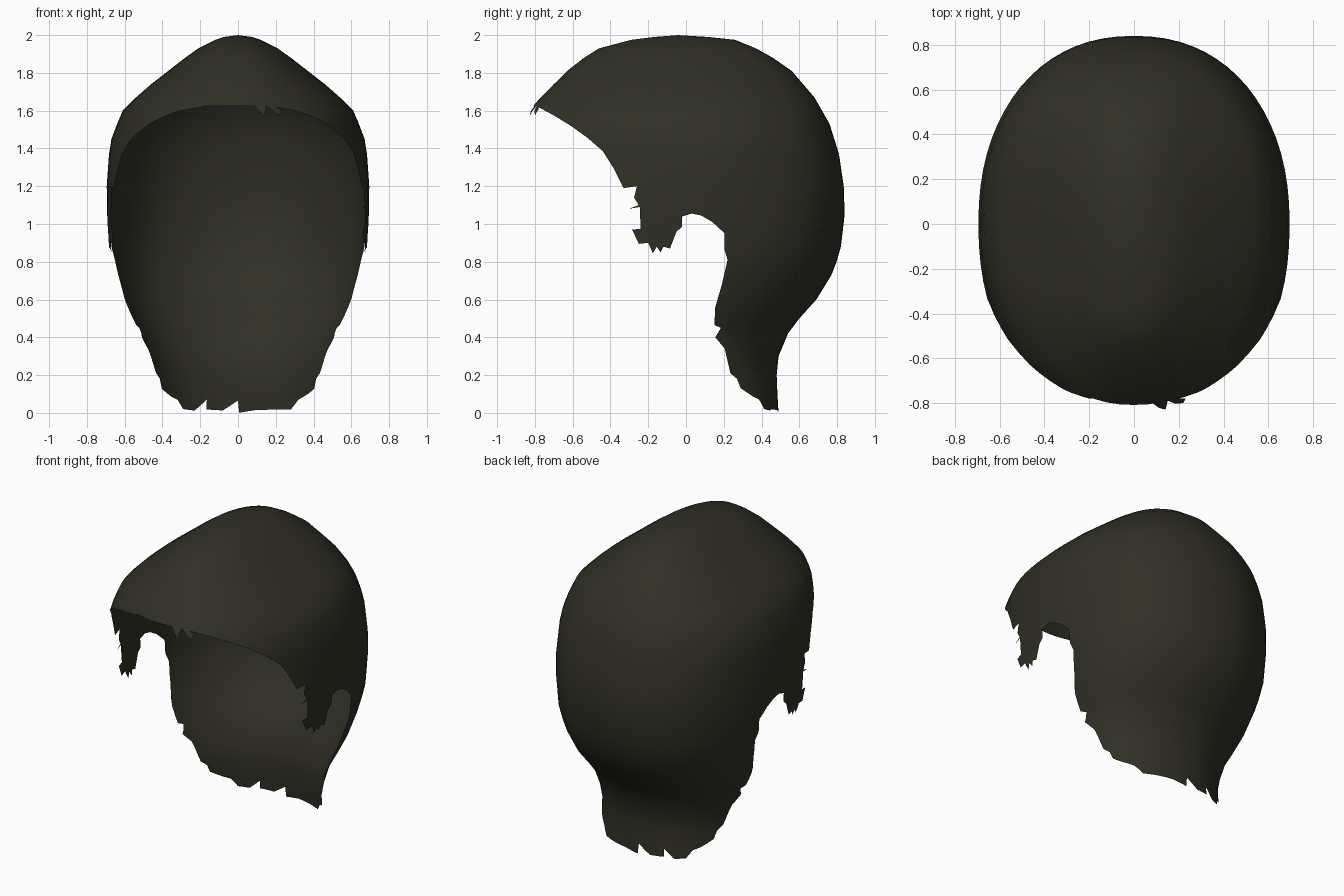
import bpy, bmesh, math
from mathutils import Vector
from mathutils.geometry import intersect_point_line

if "Cube" in bpy.data.objects:
    bpy.data.objects.remove(bpy.data.objects["Cube"])

# Horizontal sections of the hair: height, half width, front depth, back depth
SECTIONS = [
    (1.99, .075, .17, .12), (1.975, .12, .29, .26), (1.93, .21, .46, .37),
    (1.88, .28, .54, .46), (1.81, .37, .63, .56), (1.74, .46, .70, .62),
    (1.67, .54, .77, .68), (1.60, .61, .83, .72), (1.53, .64, .86, .76),
    (1.45, .67, .87, .785), (1.37, .683, .87, .81), (1.20, .695, .87, .835),
    (1.05, .693, .87, .84), (.88, .685, .87, .82), (.80, .668, .85, .797),
    (.73, .65, .83, .77), (.60, .612, .8, .69), (.50, .57, .8, .60),
    (.42, .53, .8, .54), (.30, .50, .8, .49), (.20, .48, .8, .48),
    (.10, .485, .8, .484), (0, .50, .8, .49)]
SEGMENTS = 72
POWER = 2.2

# Opening seen from the side (y, z): face edge, sideburn, ear notch, nape edge
SIDE_OPENING = [
    (-.78, -.3), (-.78, 1.618), (-.70, 1.575), (-.61, 1.52), (-.52, 1.455),
    (-.44, 1.385), (-.38, 1.29), (-.33, 1.19), (-.26, 1.20), (-.275, 1.14),
    (-.25, 1.10), (-.305, 1.08), (-.245, 1.09), (-.24, .975), (-.285, .97),
    (-.25, .895), (-.20, .90), (-.175, .845), (-.155, .88), (-.135, .85),
    (-.12, .88), (-.085, .87), (-.05, .96), (-.02, .985), (-.02, 1.04),
    (.03, 1.055), (.08, 1.045), (.14, 1.01), (.205, .95), (.205, .86),
    (.22, .81), (.19, .68), (.155, .56), (.15, .465), (.185, .45),
    (.155, .40), (.205, .34), (.235, .21), (.27, .18), (.29, .13),
    (.38, .07), (.41, .02), (.45, -.3)]
# Fringe edge and nape edge seen from the front (x, z)
FRINGE = [(-.6, 1.), (-.6, 1.624), (.085, 1.626), (.14, 1.57), (.15, 1.625),
          (.22, 1.575), (.235, 1.624), (.6, 1.624), (.6, 1.)]
NAPE = [(-.5, -.1), (-.43, .125), (-.32, .07), (-.29, .02), (-.23, .012),
        (-.165, .07), (-.168, .018), (-.08, .013), (0, .065), (.006, .001),
        (.1, .016), (.28, .018), (.32, .07), (.42, .13), (.5, -.1)]


def spow(v):
    return math.copysign(abs(v) ** (2 / POWER), v)


def inside(p, poly):
    hit = False
    for (ax, az), (bx, bz) in zip(poly, poly[1:] + poly[:1]):
        if (az > p[1]) != (bz > p[1]):
            if p[0] < ax + (p[1] - az) * (bx - ax) / (bz - az):
                hit = not hit
    return hit


def cut_opening(bm, poly, axis, where):
    """Cut the sheet along the outline, then drop the faces inside it."""
    for a, b in zip(poly, poly[1:] + poly[:1]):
        lo = [min(a[i], b[i]) - .002 for i in (0, 1)]
        hi = [max(a[i], b[i]) + .002 for i in (0, 1)]
        faces = []
        for f in bm.faces:
            us = [v.co[axis] for v in f.verts]
            zs = [v.co.z for v in f.verts]
            if (max(us) >= lo[0] and min(us) <= hi[0] and max(zs) >= lo[1]
                    and min(zs) <= hi[1] and where(f.calc_center_median())):
                faces.append(f)
        if not faces:
            continue
        co, no = Vector((0, 0, a[1])), Vector((0, 0, b[0] - a[0]))
        co[axis], no[axis] = a[0], -(b[1] - a[1])
        geom = set(faces)
        for f in faces:
            geom.update(f.edges)
            geom.update(f.verts)
        bmesh.ops.bisect_plane(bm, geom=list(geom), dist=1e-5,
                               plane_co=co, plane_no=no.normalized())
    drop = []
    for f in bm.faces:
        c = f.calc_center_median()
        if where(c) and inside((c[axis], c.z), poly):
            drop.append(f)
    bmesh.ops.delete(bm, geom=drop, context='FACES')


# Hair cap: rings lofted down from the crown
bm = bmesh.new()
crown = bm.verts.new((0, -.04, 2))
rings = []
for z, w, front, back in SECTIONS:
    ring = []
    for i in range(SEGMENTS):
        t = 2 * math.pi * i / SEGMENTS
        y = spow(math.sin(t))
        ring.append(bm.verts.new((w * spow(math.cos(t)), y * (back if y > 0 else front), z)))
    rings.append(ring)
for i in range(SEGMENTS):
    j = (i + 1) % SEGMENTS
    bm.faces.new((crown, rings[0][i], rings[0][j]))
    for up, low in zip(rings, rings[1:]):
        bm.faces.new((up[i], low[i], low[j], up[j]))

# Face opening, fringe tufts and ragged nape
cut_opening(bm, SIDE_OPENING, 1, lambda c: True)
bmesh.ops.bisect_plane(bm, geom=bm.verts[:] + bm.edges[:] + bm.faces[:], dist=1e-5,
                       plane_co=(0, -.78, 0), plane_no=(0, 1, 0))
bmesh.ops.delete(bm, geom=[f for f in bm.faces if f.calc_center_median().y < -.78
                           and f.calc_center_median().z < 1.3], context='FACES')
cut_opening(bm, FRINGE, 0, lambda c: c.y < -.78)
cut_opening(bm, NAPE, 0, lambda c: c.y > .2 and c.z < .3)
bmesh.ops.delete(bm, geom=[v for v in bm.verts if not v.link_faces], context='VERTS')
bmesh.ops.recalc_face_normals(bm, faces=bm.faces[:])
if max(bm.faces, key=lambda f: f.calc_center_median().z).normal.z < 0:
    bmesh.ops.reverse_faces(bm, faces=bm.faces[:])

mesh = bpy.data.meshes.new("hair")
bm.to_mesh(mesh)
bm.free()
hair = bpy.data.objects.new("hair", mesh)
bpy.context.collection.objects.link(hair)
mat = bpy.data.materials.new("dark olive brown")
mat.diffuse_color = (.030, .029, .019, 1)
mat.use_nodes = True
mat.node_tree.nodes["Principled BSDF"].inputs["Base Color"].default_value = mat.diffuse_color
mesh.materials.append(mat)
for p in mesh.polygons:
    p.use_smooth = True
